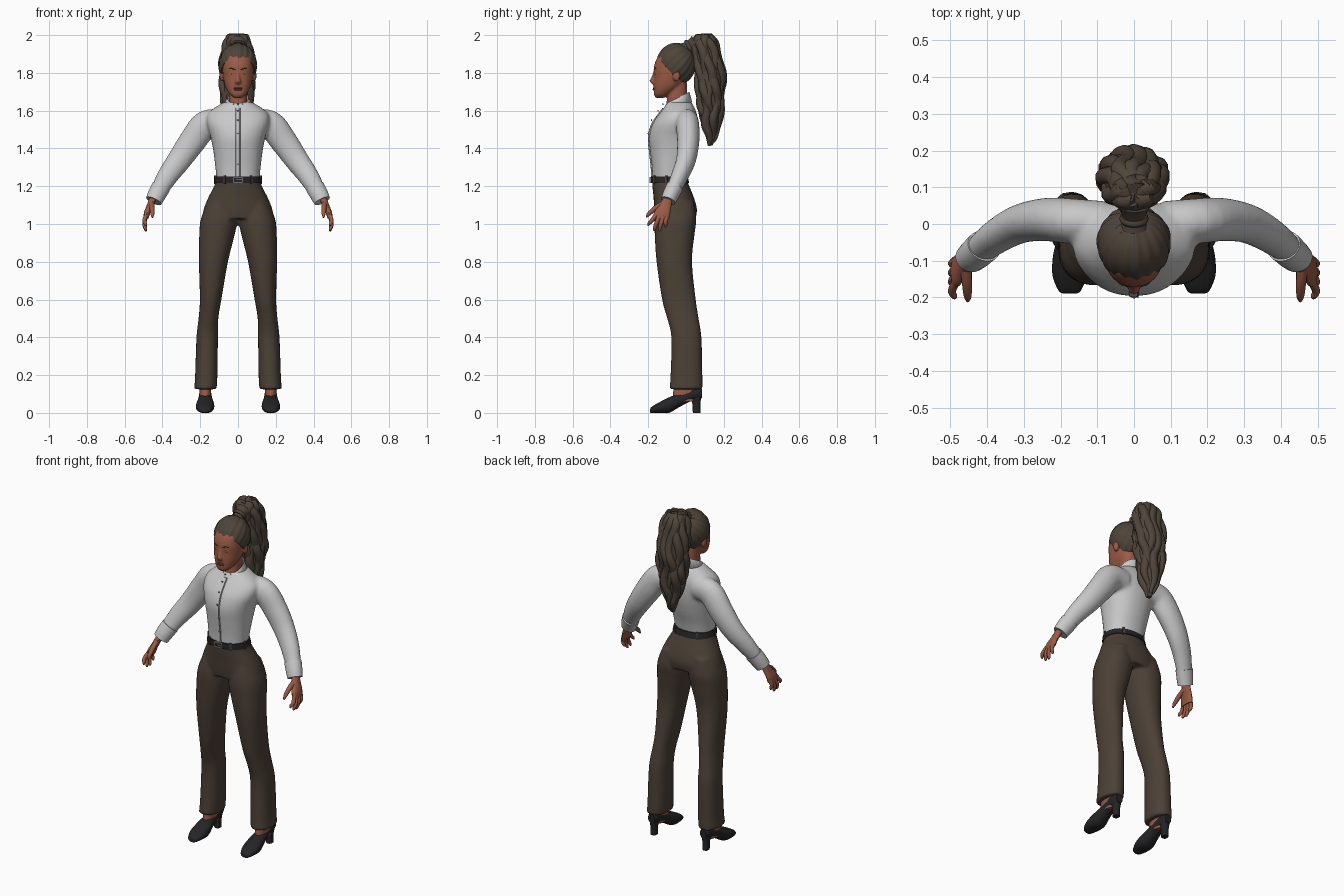
import bpy, bmesh, math, random
from mathutils import Vector, Matrix

if "Cube" in bpy.data.objects:
    bpy.data.objects.remove(bpy.data.objects["Cube"])
random.seed(4)


def material(name, r, g, b):
    m = bpy.data.materials.new(name)
    m.use_nodes = True
    m.diffuse_color = (r, g, b, 1)
    m.node_tree.nodes["Principled BSDF"].inputs["Base Color"].default_value = (r, g, b, 1)
    return m


SKIN = material("skin", .32, .105, .06)
HAIR = material("brown hair", .078, .058, .042)
SHIRT = material("shirt grey", .58, .58, .59)
SEAM = material("seam grey", .2, .2, .21)
CLOTH = material("trouser brown", .072, .052, .037)
BLACK = material("black leather", .018, .018, .02)
METAL = material("buckle metal", .4, .4, .4)
LIP = material("lips", .23, .06, .045)
DARK = material("eye dark", .03, .018, .012)
WHITE = material("eye white", .5, .45, .42)


def resample(rows, n=4):
    """Smooth spline through rows of numbers."""
    rows = [Vector(r) for r in rows]
    out = []
    for i in range(len(rows) - 1):
        a, b = rows[max(i - 1, 0)], rows[i]
        c, d = rows[i + 1], rows[min(i + 2, len(rows) - 1)]
        for k in range(n):
            t = k / n
            out.append(b + (c - a) * (t / 2) + (a * 2 - b * 5 + c * 4 - d) * (t * t / 2)
                       + (b * 3 - a - c * 3 + d) * (t ** 3 / 2))
    return out + [rows[-1]]


def skin_rings(bm, rings):
    vs = [[bm.verts.new(p) for p in r] for r in rings]
    n = len(vs[0])
    for a, b in zip(vs, vs[1:]):
        for i in range(n):
            bm.faces.new((a[i], a[(i + 1) % n], b[(i + 1) % n], b[i]))
    bm.faces.new(vs[0])
    bm.faces.new(vs[-1])


def loft(bm, rows, axis="z", both=False, seg=28, power=.9, n=4):
    """Rows are (position, low a, high a, low b, high b) along z or y."""
    for s in (1, -1) if both else (1,):
        rings = []
        for t, a0, a1, b0, b1 in resample(rows, n):
            ring = []
            for i in range(seg):
                w = math.tau * i / seg
                c, d = [math.copysign(abs(f(w)) ** power, f(w)) for f in (math.cos, math.sin)]
                a, b = (a0 + a1 + (a1 - a0) * c) / 2, (b0 + b1 + (b1 - b0) * d) / 2
                ring.append((a * s, b, t) if axis == "z" else (a * s, t, b))
            rings.append(ring)
        skin_rings(bm, rings)


def even(rows):
    return [(z, -w, w, y0, y1) for z, w, y0, y1 in rows]


def tube(bm, pts, both=False, flat=1, seg=14, n=4):
    """Points are (x, y, z, radius); flat scales the radius towards y."""
    pts = resample(pts, n)
    for s in (1, -1) if both else (1,):
        rings = []
        for i, p in enumerate(pts):
            t = (pts[min(i + 1, len(pts) - 1)] - pts[max(i - 1, 0)]).to_3d().normalized()
            u = (Vector((0, 1, 0)) - t * t.y).normalized()
            v = t.cross(u)
            ring = [p.to_3d() + (u * math.cos(w) * flat + v * math.sin(w)) * max(p[3], .002)
                    for w in (math.tau * k / seg for k in range(seg))]
            rings.append([(q.x * s, q.y, q.z) for q in ring])
        skin_rings(bm, rings)


def ball(bm, c, r, both=False, seg=20):
    for s in (1, -1) if both else (1,):
        m = Matrix.Translation((c[0] * s, c[1], c[2])) @ Matrix.Diagonal((*r, 1))
        bmesh.ops.create_uvsphere(bm, u_segments=seg, v_segments=seg // 2, radius=1, matrix=m)


def box(bm, c, size, turn=0):
    m = Matrix.Translation(c) @ Matrix.Rotation(turn, 4, "Z") @ Matrix.Diagonal((*size, 1))
    bmesh.ops.create_cube(bm, size=1, matrix=m)


def finish(bm, name, mat, voxel=0, smooth=4):
    bmesh.ops.recalc_face_normals(bm, faces=bm.faces)
    me = bpy.data.meshes.new(name)
    bm.to_mesh(me)
    bm.free()
    me.materials.append(mat)
    ob = bpy.data.objects.new(name, me)
    bpy.context.collection.objects.link(ob)
    bpy.ops.object.select_all(action="DESELECT")
    ob.select_set(True)
    bpy.context.view_layer.objects.active = ob
    bpy.ops.object.shade_smooth_by_angle(angle=math.radians(40))
    if voxel:
        r = ob.modifiers.new("blend", "REMESH")
        r.mode, r.voxel_size, r.use_smooth_shade = "VOXEL", voxel, True
        k = ob.modifiers.new("relax", "SMOOTH")
        k.factor, k.iterations = .5, smooth
    return ob


new = bmesh.new

# Shirt: torso and sleeves blended into one surface
front = [(1.23, .114, -.178, .0), (1.3, .12, -.181, .015), (1.38, .13, -.19, .04),
         (1.46, .145, -.196, .058), (1.53, .165, -.178, .062), (1.58, .162, -.145, .058),
         (1.615, .125, -.118, .045), (1.645, .075, -.1, .03)]
bm = new()
loft(bm, even(front))
tube(bm, [(.08, .005, 1.535, .07), (.17, .008, 1.527, .075), (.24, .012, 1.44, .072),
          (.31, .0, 1.34, .064), (.375, -.035, 1.25, .055), (.43, -.08, 1.155, .043)],
     both=True, flat=.82, seg=24)
finish(bm, "shirt", SHIRT, .01)

bm = new()
tube(bm, [(.408, -.06, 1.195, .05), (.43, -.08, 1.155, .048), (.446, -.094, 1.122, .044)],
     both=True, flat=.9, seg=24)
finish(bm, "cuffs", SHIRT)

# Button placket, its seam and buttons follow the chest
for name, mat, x0, x1, lift in (("placket", SHIRT, -.014, .014, .004), ("placket_seam", SEAM, .009, .012, .006)):
    bm = new()
    loft(bm, [(z, x0, x1, y - lift, y + .01) for z, w, y, b in front[:-1]], seg=8, power=.5)
    finish(bm, name, mat)
bm = new()
for z, w, y, b in resample(front[:-1], 1):
    ball(bm, (0, y - .004, z + .02), (.005, .003, .005), seg=10)
finish(bm, "buttons", SEAM)

# Folded collar, open at the throat
bm = new()
cols = []
for i in range(33):
    a = math.radians(-158 + 316 * i / 32)
    f = (1 - math.cos(a)) / 2
    tip = max(0, (abs(a) - 1.7) / 1.06) ** 2
    spots = ((.056, .063, 1.635 - .03 * f), (.056, .063, 1.7 - .065 * f),
             (.078 + .022 * tip, .078 + .01 * tip, 1.645 - .025 * f - .045 * tip))
    cols.append([bm.verts.new((rx * math.sin(a) * (1 + .7 * tip * (k == 2)),
                               -.045 + ry * math.cos(a), z)) for k, (rx, ry, z) in enumerate(spots)])
for a, b in zip(cols, cols[1:]):
    for k in range(2):
        bm.faces.new((a[k], b[k], b[k + 1], a[k + 1]))
ob = finish(bm, "collar", SHIRT)
ob.modifiers.new("thickness", "SOLIDIFY").thickness = .006

# Trousers: hips and legs blended
bm = new()
loft(bm, even([(1.245, .113, -.18, .0), (1.2, .127, -.178, .018), (1.14, .158, -.172, .042),
               (1.08, .182, -.168, .058), (1.03, .19, -.162, .052)]))
loft(bm, [(1.12, .03, .16, -.15, .04), (1.03, .004, .196, -.166, .055), (.95, .016, .205, -.166, .046),
          (.8, .053, .207, -.156, .032), (.6, .088, .202, -.127, .052), (.5, .104, .209, -.1, .067),
          (.4, .106, .22, -.078, .082), (.2, .109, .227, -.082, .087), (.125, .113, .232, -.088, .088)],
     both=True)
finish(bm, "trousers", CLOTH, .01, 3)

# Belt, loops and buckle
bm = new()
loft(bm, even([(1.217, .125, -.186, .017), (1.235, .122, -.187, .013), (1.251, .119, -.186, .009)]), n=2, seg=40)
finish(bm, "belt", BLACK)
bm = new()
for deg in (35, 80, 145, 215, 280, 325):
    a = math.radians(deg)
    box(bm, (.122 * math.sin(a), -.087 - .101 * math.cos(a), 1.234), (.011, .01, .046), a)
finish(bm, "belt_loops", CLOTH)
bm = new()
for s in (-1, 1):
    box(bm, (s * .024, -.189, 1.234), (.005, .008, .03))
    box(bm, (0, -.189, 1.234 + s * .0135), (.05, .008, .005))
box(bm, (.008, -.189, 1.234), (.032, .008, .004))
finish(bm, "buckle", METAL)

# Shoes with block heels, and ankles
bm = new()
loft(bm, [(-.19, .16, .188, .002, .018), (-.182, .145, .205, 0, .032), (-.14, .128, .222, 0, .057),
          (-.09, .126, .221, .0, .082), (-.04, .135, .211, .028, .102), (.02, .14, .206, .06, .125),
          (.06, .143, .203, .072, .135), (.084, .152, .194, .078, .128)], axis="y", both=True)
loft(bm, [(0, .156, .19, .036, .076), (.05, .155, .191, .033, .076), (.1, .145, .201, .02, .084)], both=True, power=.7)
finish(bm, "shoes", BLACK)
bm = new()
loft(bm, [(.06, .142, .204, -.07, .05), (.11, .142, .204, -.068, .06), (.2, .14, .206, -.05, .06)], both=True)
finish(bm, "ankles", SKIN)

# Hands
bm = new()
loft(bm, [(1.15, .425, .465, -.115, -.07), (1.1, .446, .483, -.142, -.077),
          (1.06, .464, .498, -.17, -.083), (1.03, .474, .5, -.168, -.088)], both=True, seg=16)
for y, tip_y, tip_z in ((-.157, -.2, .99), (-.137, -.17, .965), (-.117, -.142, .962), (-.098, -.112, .982)):
    tube(bm, [(.484, y, 1.05, .012), (.496, (y + tip_y) / 2 - .003, (1.04 + tip_z) / 2 + .003, .011),
              (.49, tip_y + .004, tip_z + .012, .009), (.487, tip_y, tip_z, .004)], both=True, seg=10)
tube(bm, [(.458, -.115, 1.11, .016), (.455, -.16, 1.085, .014), (.453, -.195, 1.055, .011),
          (.453, -.21, 1.035, .004)], both=True, seg=10)
finish(bm, "hands", SKIN)

# Head, neck, nose and ears blended
bm = new()
loft(bm, even([(1.668, .02, -.16, -.12), (1.685, .042, -.17, -.085), (1.71, .059, -.171, -.05),
               (1.74, .071, -.172, -.015), (1.78, .079, -.17, .01), (1.83, .083, -.17, .03),
               (1.875, .08, -.155, .033), (1.915, .062, -.122, .02), (1.935, .03, -.09, -.01)]))
loft(bm, even([(1.585, .03, -.132, -.02), (1.62, .044, -.108, -.0), (1.67, .048, -.1, .005),
               (1.75, .05, -.09, .005)]))
loft(bm, even([(1.738, .01, -.178, -.14), (1.75, .019, -.19, -.14), (1.76, .015, -.193, -.14),
               (1.785, .01, -.181, -.14), (1.81, .009, -.172, -.14)]), seg=14)
ball(bm, (.086, -.05, 1.785), (.012, .02, .032), both=True)
finish(bm, "head", SKIN, .006, 3)

# Face details
bm = new()
ball(bm, (.033, -.151, 1.795), (.014, .012, .0065), both=True)
finish(bm, "eye_whites", WHITE)
bm = new()
ball(bm, (.033, -.157, 1.795), (.006, .008, .006), both=True)
tube(bm, [(.016, -.164, 1.801, .002), (.033, -.162, 1.805, .0025), (.05, -.149, 1.797, .002)], both=True, seg=8)
finish(bm, "eyes_and_lashes", DARK)
bm = new()
tube(bm, [(.014, -.168, 1.817, .003), (.035, -.163, 1.824, .0035), (.056, -.144, 1.817, .002)], both=True, seg=8)
finish(bm, "eyebrows", HAIR)
bm = new()
ball(bm, (0, -.167, 1.719), (.024, .009, .005))
ball(bm, (0, -.167, 1.711), (.021, .01, .006))
finish(bm, "lips", LIP)

# Swept-back hair, with strands converging on the tie
bm = new()
ball(bm, (0, -.052, 1.845), (.1, .103, .111), seg=96)
bmesh.ops.bisect_plane(bm, geom=bm.verts[:] + bm.edges[:] + bm.faces[:], plane_co=(0, -.155, 1.885),
                       plane_no=(0, -1.1, -1), clear_outer=True)
bmesh.ops.holes_fill(bm, edges=[e for e in bm.edges if e.is_boundary])
core, pull = Vector((0, -.052, 1.845)), Vector((0, .7, .71))
for v in bm.verts:
    d = v.co - core
    a = math.atan2(d.x, d.dot(Vector((0, -.71, .7))))
    v.co += d * (.016 * math.sin(a * 18) + .012 * math.sin(a * 7 + 1)) * min(1, (d - pull * d.dot(pull)).length / .06)
finish(bm, "swept_hair", HAIR)
bm = new()
tube(bm, [(0, -.005, 1.925, .038), (0, .018, 1.94, .03), (0, .05, 1.955, .045)], seg=24)
tube(bm, [(0, .008, 1.934, .036), (0, .015, 1.938, .04), (0, .024, 1.943, .036)], seg=24)
finish(bm, "hair_tie", HAIR)

# Wavy ponytail: a core with locks laid around it
tail = resample([(1.985, -.04, .035, .06, .12), (1.95, -.07, .062, .045, .16), (1.86, -.085, .075, .05, .188),
                 (1.76, -.085, .08, .062, .197), (1.68, -.085, .075, .066, .192), (1.6, -.07, .062, .075, .185),
                 (1.52, -.048, .042, .09, .172), (1.46, -.03, .026, .105, .158), (1.415, -.012, .01, .115, .14)], 2)
bm = new()
loft(bm, tail, n=2)
ball(bm, (0, .09, 1.962), (.055, .052, .037))
for k in range(13):
    a, ph = math.tau * k / 13, random.uniform(0, 6)
    last = random.randint(len(tail) - 5, len(tail))
    pts = [(0, .045, 1.955, .02)]
    for i, (z, x0, x1, y0, y1) in enumerate(tail[:last]):
        w = a + .22 * math.sin(i * 1.15 + ph)
        g = .86 + .1 * math.sin(i * 1.4 + ph)
        r = .025 * min(1, (last - i) / 5 + .1)
        pts.append(((x0 + x1) / 2 + (x1 - x0) / 2 * g * math.cos(w),
                    (y0 + y1) / 2 + (y1 - y0) / 2 * g * math.sin(w), z, r))
    tube(bm, pts, seg=10, n=3)
finish(bm, "ponytail", HAIR)
